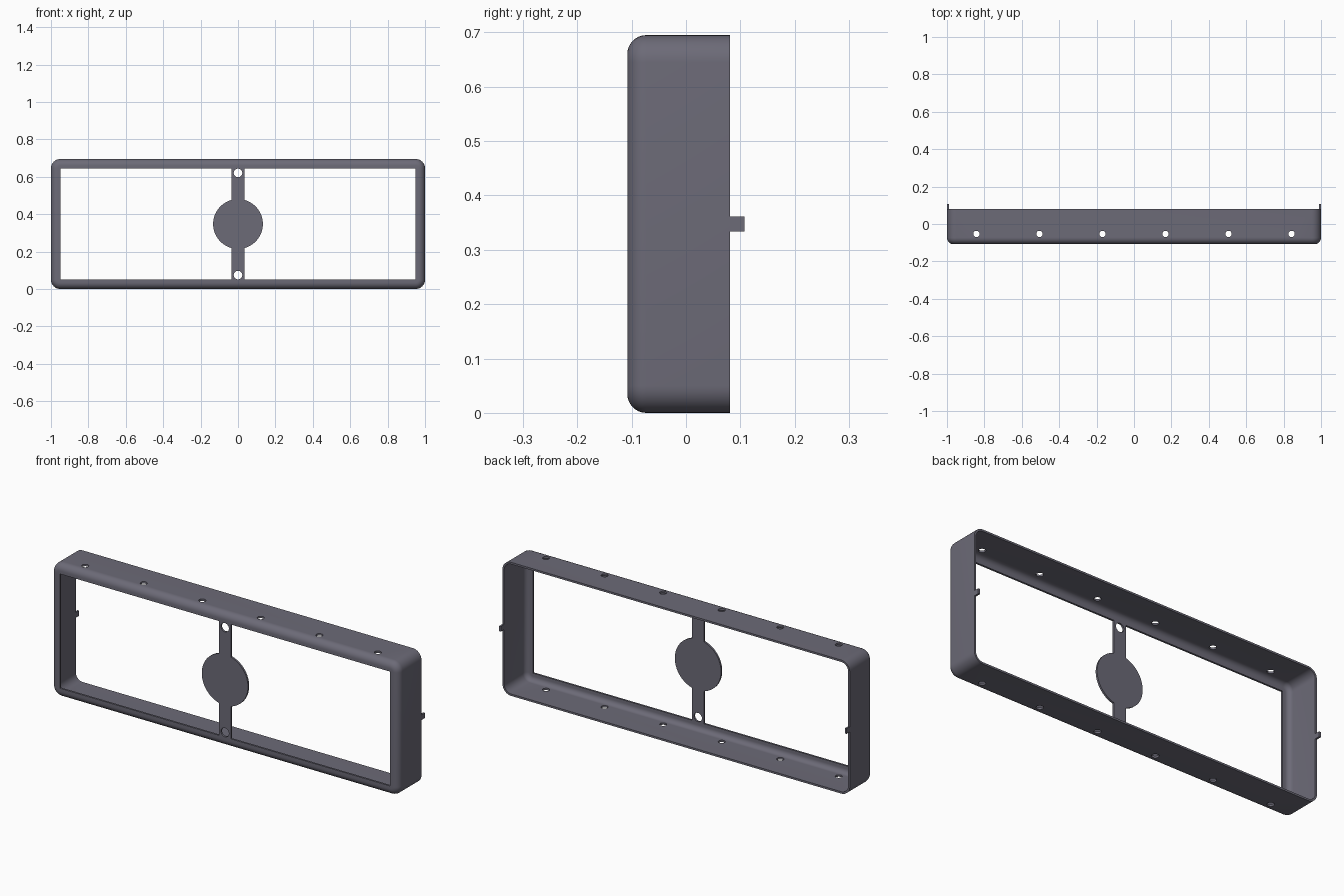
import bpy, bmesh, math
from mathutils import Vector

if "Cube" in bpy.data.objects:
    bpy.data.objects.remove(bpy.data.objects["Cube"])

W, H = 1.0, 0.3475            # half width, half height (also centre height)
FRONT, BACK = -0.108, 0.081
T, LIP, R = 0.01, 0.05, 0.05  # wall thickness, lip width, corner radius

mat = bpy.data.materials.new("slate grey")
mat.use_nodes = True
COLOR = (0.150, 0.145, 0.185, 1)
mat.diffuse_color = COLOR
mat.node_tree.nodes["Principled BSDF"].inputs["Base Color"].default_value = COLOR


def finish(name, bm):
    bmesh.ops.recalc_face_normals(bm, faces=bm.faces)
    me = bpy.data.meshes.new(name)
    bm.to_mesh(me)
    bm.free()
    ob = bpy.data.objects.new(name, me)
    bpy.context.collection.objects.link(ob)
    me.materials.append(mat)
    return ob


def activate(ob):
    bpy.ops.object.select_all(action='DESELECT')
    ob.select_set(True)
    bpy.context.view_layer.objects.active = ob


def drill(ob, centres, radius, depth, rotation=(0, 0, 0)):
    """Cut round holes through an object."""
    for c in centres:
        bpy.ops.mesh.primitive_cylinder_add(vertices=24, radius=radius, depth=depth,
                                            location=c, rotation=rotation)
        cutter = bpy.context.object
        cutter.hide_render = True
        activate(ob)
        mod = ob.modifiers.new("hole", 'BOOLEAN')
        mod.operation, mod.solver, mod.object = 'DIFFERENCE', 'EXACT', cutter
        bpy.ops.object.modifier_apply(modifier=mod.name)
        bpy.data.objects.remove(cutter)


def smooth(ob):
    activate(ob)
    bpy.ops.object.shade_smooth_by_angle(angle=math.radians(30))


def arc(radius, steps=8):
    """Front edge rounding as (inset, y) points, from side wall to front."""
    c = 0.035
    return [(c - radius * math.cos(a), FRONT + c - radius * math.sin(a))
            for a in (math.pi / 2 * i / steps for i in range(steps + 1))]


def ring(inset, y, steps=8):
    """Rounded rectangle inset from the outer outline."""
    r = max(R - inset, 0.0005)
    pts = []
    for k, (sx, sz) in enumerate([(1, 1), (-1, 1), (-1, -1), (1, -1)]):
        cx, cz = sx * (W - inset - r), sz * (H - inset - r)
        for i in range(steps + 1):
            a = math.pi / 2 * (k + i / steps)
            pts.append((cx + r * math.cos(a), y, H + cz + r * math.sin(a)))
    return pts


# Shell frame: wall profile with a turned-in front lip, swept round the outline
profile = ([(0, BACK)] + arc(0.035) + [(LIP, FRONT), (LIP, FRONT + T)]
           + arc(0.035 - T)[::-1] + [(T, BACK)])
bm = bmesh.new()
loops = [[bm.verts.new(p) for p in ring(d, y)] for d, y in profile]
n = len(loops[0])
for i, a in enumerate(loops):
    b = loops[(i + 1) % len(loops)]
    for j in range(n):
        k = (j + 1) % n
        bm.faces.new((a[j], a[k], b[k], b[j]))
frame = finish("frame", bm)

# Row of holes through the top and bottom walls
drill(frame, [(0.337 * (i - 2.5), -0.053, H) for i in range(6)], 0.017, 1.0)
smooth(frame)

# Centre bracket: vertical strap with a round plate, flush with the front
HALF, DISC, END = 0.035, 0.133, H - LIP
start = math.asin(HALF / DISC)
outline = [(HALF, -END)]
outline += [(DISC * math.sin(a), -DISC * math.cos(a)) for a in
            (start + (math.pi - 2 * start) * i / 32 for i in range(33))]
outline += [(HALF, END)]
outline += [(-x, z) for x, z in reversed(outline)]
bm = bmesh.new()
face = bm.faces.new([bm.verts.new((x, FRONT, H + z)) for x, z in outline])
ext = bmesh.ops.extrude_face_region(bm, geom=[face])
bmesh.ops.translate(bm, vec=Vector((0, T, 0)),
                    verts=[v for v in ext["geom"] if isinstance(v, bmesh.types.BMVert)])
bracket = finish("centre_bracket", bm)
drill(bracket, [(0, FRONT, H + s * 0.273) for s in (-1, 1)], 0.023, 0.1,
      (math.pi / 2, 0, 0))
smooth(bracket)

# Small tabs at the back of the side walls
for side, s in (("left", 1), ("right", -1)):
    bm = bmesh.new()
    bmesh.ops.create_cube(bm, size=1)
    bmesh.ops.scale(bm, vec=(T, 0.108 - BACK, 0.027), verts=bm.verts)
    bmesh.ops.translate(bm, vec=(s * (W - T / 2), (BACK + 0.108) / 2, H), verts=bm.verts)
    finish(side + "_tab", bm)
